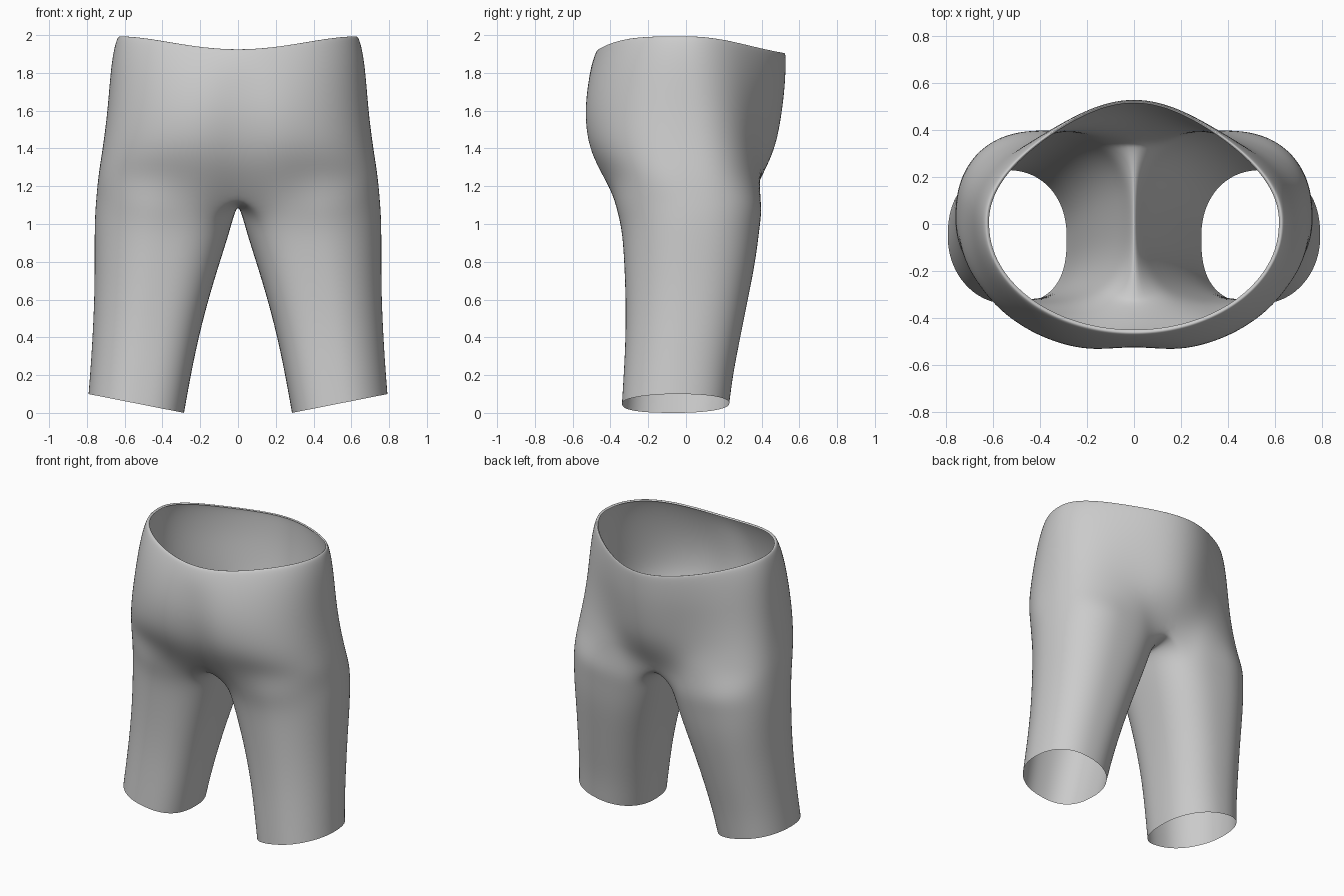
import bpy, bmesh, math

if "Cube" in bpy.data.objects:
    bpy.data.objects.remove(bpy.data.objects["Cube"])

OUTER, INNER = 28, 12      # segments round the hip side and the crotch side
CROTCH_Z = 1.24


def power(v, e):
    return math.copysign(abs(v) ** e, v)


def torso_arc(z, w, front, back, front_in, back_out):
    """Half ring from the front centre round the hip to the back centre."""
    lift = (z - CROTCH_Z) / (2 - CROTCH_Z)
    bulge_width = 0.2 + 0.2 * lift
    pts = []
    for i in range(OUTER + 1):
        a = math.pi * (i / OUTER - 0.5)
        c, s = max(math.cos(a), 0), math.sin(a)
        e = 0.8 + 0.2 * lift if s < 0 else 0.72 + 0.28 * lift
        x = w * power(c, e) if 0 < i < OUTER else 0
        if s < 0:
            y = -front * power(s, e) + front_in * math.exp(-(x / 0.14) ** 2)
            dip = 0.07 * s ** 4
        else:
            y = back * power(s, e) + back_out * math.exp(-(x / bulge_width) ** 2)
            dip = 0.09 * s * s
        # The rim dips at its centre, and the lowest rows sag into the crotch
        sag = 0.08 * max(1 - lift, 0) ** 4 * math.exp(-(x / 0.2) ** 2)
        pts.append((x, y, z - dip * lift ** 2 - sag))
    return pts


def leg_ring(z, drop, x_in, x_out, front, back):
    """Closed ring, squarish on the inner thigh, lower towards the inside."""
    cx, cy = (x_in + x_out) / 2, (front + back) / 2
    rx, ry = (x_out - x_in) / 2, (back - front) / 2
    turn = math.radians(128)
    pts = []
    for i in range(OUTER + INNER):
        if i <= OUTER:
            a = turn * (2 * i / OUTER - 1)
        else:
            a = turn + (2 * math.pi - 2 * turn) * (i - OUTER) / INNER
        c, s = math.cos(a), math.sin(a)
        if c < 0:
            e = 0.95 - 0.18 * z if s > 0 else 0.75
        else:
            e = 0.85 if s > 0 else 1
        x, y = cx + rx * power(c, e), cy + ry * power(s, e)
        pts.append((x, y, z - drop * (x_out - x) / (x_out - x_in)))
    return pts


# Waist to crotch: height, half width, front, back, seat cleft, belly bulge
torso_keys = [
    (1.985, 0.617, -0.45, 0.39, 0, 0.125),
    (2.0, 0.63, -0.465, 0.40, 0, 0.125),
    (1.97, 0.647, -0.48, 0.405, 0, 0.125),
    (1.88, 0.667, -0.51, 0.41, 0.005, 0.12),
    (1.75, 0.68, -0.54, 0.41, 0.02, 0.115),
    (1.6, 0.692, -0.555, 0.40, 0.03, 0.11),
    (1.45, 0.71, -0.54, 0.395, 0.04, 0.09),
    (1.34, 0.727, -0.495, 0.40, 0.05, 0.03),
    (CROTCH_Z, 0.742, -0.435, 0.41, 0.08, -0.06),
]
# Thigh to hem: outer height, inner drop, inner x, outer x, front, back
leg_keys = [
    (1.13, 0.08, 0.02, 0.752, -0.37, 0.405),
    (1.02, 0.08, 0.05, 0.76, -0.34, 0.39),
    (0.85, 0.08, 0.105, 0.76, -0.328, 0.37),
    (0.65, 0.08, 0.165, 0.76, -0.32, 0.33),
    (0.45, 0.08, 0.215, 0.768, -0.32, 0.29),
    (0.25, 0.08, 0.255, 0.78, -0.33, 0.25),
    (0.1, 0.1, 0.285, 0.792, -0.34, 0.23),
]

bm = bmesh.new()
rows = [[bm.verts.new(p) for p in torso_arc(*k)] for k in torso_keys]


def bridge(a, b, closed):
    n = len(a)
    for i in range(n if closed else n - 1):
        j = (i + 1) % n
        bm.faces.new((a[i], b[i], b[j], a[j]))


for a, b in zip(rows, rows[1:]):
    bridge(a, b, False)

# Crotch seam running under from back to front on the centre plane
back_end, front_end = rows[-1][-1].co, rows[-1][0].co
seam = []
for i in range(1, INNER):
    t = math.pi * i / INNER
    p = back_end.lerp(front_end, (1 - math.cos(t)) / 2)
    seam.append(bm.verts.new((0, p.y, p.z - 0.06 * math.sin(t))))

rings = [rows[-1] + seam]
rings += [[bm.verts.new(p) for p in leg_ring(*k)] for k in leg_keys]
for a, b in zip(rings, rings[1:]):
    bridge(a, b, True)
bmesh.ops.recalc_face_normals(bm, faces=bm.faces)
# Point the open shell's faces outwards
hip = max(bm.faces, key=lambda f: f.calc_center_median().x)
if hip.normal.x < 0:
    bmesh.ops.reverse_faces(bm, faces=bm.faces)

mesh = bpy.data.meshes.new("shorts")
bm.to_mesh(mesh)
bm.free()
shorts = bpy.data.objects.new("shorts", mesh)
bpy.context.collection.objects.link(shorts)

# Plain grey cloth
cloth = bpy.data.materials.new("grey_cloth")
cloth.use_nodes = True
grey = (0.6, 0.6, 0.6, 1)
cloth.diffuse_color = grey
cloth.node_tree.nodes["Principled BSDF"].inputs["Base Color"].default_value = grey
mesh.materials.append(cloth)

# Mirror the half and smooth it
mirror = shorts.modifiers.new("mirror", "MIRROR")
mirror.use_clip = True
smooth = shorts.modifiers.new("smooth", "SUBSURF")
smooth.levels = smooth.render_levels = 2
mesh.shade_smooth()
